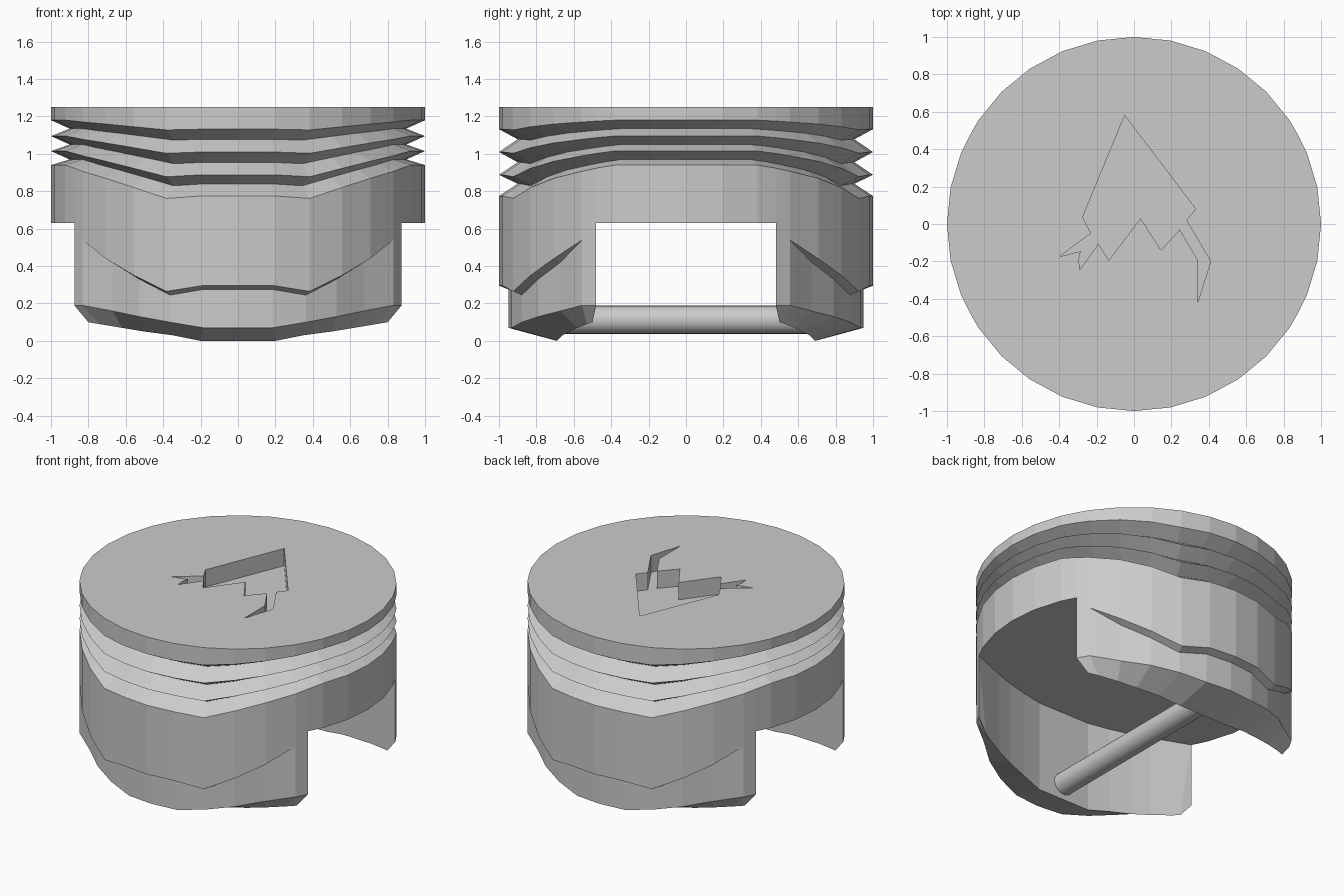
import bpy, bmesh, math
from mathutils import Vector

if "Cube" in bpy.data.objects:
    bpy.data.objects.remove(bpy.data.objects["Cube"])


def add_object(name, bm):
    mesh = bpy.data.meshes.new(name)
    bm.to_mesh(mesh)
    bm.free()
    ob = bpy.data.objects.new(name, mesh)
    bpy.context.collection.objects.link(ob)
    return ob


# Quarter columns: 32-sided rim plus one extra column at the pin slot edge
STEP = math.radians(11.25)
rim = [Vector((math.cos(i * STEP), math.sin(i * STEP))) for i in range(9)]
rim.insert(3, Vector((0.875, 0.48)))
rim[9].x = 0.0
CEIL = 0.63

# Ring grooves: heights at the slot side and at the skirt side, blended by column
side = [1.18, 1.135, 1.095, 1.05, 1.015, 0.97, 0.94]
face = [1.132, 1.078, 1.01, 0.955, 0.888, 0.84, 0.775]
blend = [0, 0, 0, 0.1, 0.2, 0.43, 0.73, 1.08, 1, 1]

# Skirt data for columns 3 to 9: step height, lower radius, lip height, inner edge
step_z = [CEIL, 0.54, 0.44, 0.35, 0.265, 0.295, 0.295]
low_r = [1, 1, 0.95, 0.95, 0.95, 0.95, 0.95]
lip_z = [0.19, 0.19, 0.16, 0.13, 0.10, 0.07, 0.07]
inner = [(0.80, 0.50, 0.10), (0.74, 0.53, 0.09), (0.62, 0.58, 0.07),
         (0.50, 0.62, 0.05), (0.35, 0.66, 0.03), (0.20, 0.69, 0), (0, 0.69, 0)]


def add_quarter(bm, sx, sy):
    def vert(x, y, z):
        return bm.verts.new((x * sx, y * sy, z))

    top = vert(0, 0, 1.25)
    under = vert(0, 0, CEIL)
    columns = []
    for i, p in enumerate(rim):
        col = [vert(p.x, p.y, 1.25)]
        for k in range(7):
            r = 0.9 if k % 2 else 1.0
            z = side[k] + (face[k] - side[k]) * blend[i]
            col.append(vert(p.x * r, p.y * r, z))
        if i < 3:
            col.append(vert(p.x, p.y, CEIL))
        else:
            j = i - 3
            r, drop = low_r[j], (0.02 if j > 1 else 0)
            col.append(vert(p.x, p.y, step_z[j]))
            col.append(vert(p.x * r, p.y * r, step_z[j] - drop))
            col.append(vert(p.x * r, p.y * r, lip_z[j]))
            x, y, z = inner[j]
            col.append(vert(x, y, z))
            if j == 0:
                x, y = p
            col.append(vert(x, y, CEIL))
        columns.append(col)
    for a, b in zip(columns, columns[1:]):
        for k in range(min(len(a), len(b)) - 1):
            bm.faces.new((a[k], a[k + 1], b[k + 1], b[k]))
        bm.faces.new((top, a[0], b[0]))
        end_b = b[8] if len(a) == 9 else b[-1]
        bm.faces.new((under, a[-1], end_b))
    # Skirt end
    c = columns[3]
    bm.faces.new((c[8], c[10], c[11]))


# Piston body
bm = bmesh.new()
for sx in (1, -1):
    for sy in (1, -1):
        add_quarter(bm, sx, sy)
bmesh.ops.remove_doubles(bm, verts=bm.verts, dist=1e-4)
bmesh.ops.recalc_face_normals(bm, faces=bm.faces)
body = add_object("piston_body", bm)

# Jagged recess in the crown
outline = [(-0.05, 0.58), (0.33, 0.08), (0.28, 0.02), (0.41, -0.20), (0.34, -0.42),
           (0.34, -0.19), (0.245, -0.03), (0.145, -0.14), (0.035, 0.03),
           (-0.135, -0.195), (-0.19, -0.105), (-0.29, -0.245), (-0.295, -0.19),
           (-0.285, -0.145), (-0.40, -0.175), (-0.23, -0.05), (-0.275, 0.035)]
bm = bmesh.new()
base = bm.faces.new([bm.verts.new((x, y, 1.13)) for x, y in outline])
ext = bmesh.ops.extrude_face_region(bm, geom=[base], use_keep_orig=True)
bmesh.ops.translate(bm, vec=(0, 0, 0.3),
                    verts=[g for g in ext["geom"] if isinstance(g, bmesh.types.BMVert)])
bmesh.ops.recalc_face_normals(bm, faces=bm.faces)
cutter = add_object("crown_recess_cutter", bm)
cut = body.modifiers.new("crown_recess", 'BOOLEAN')
cut.operation = 'DIFFERENCE'
cut.solver = 'EXACT'
cut.object = cutter

# Bake the cut, then drop the cutter
bpy.context.view_layer.objects.active = body
body.select_set(True)
bpy.ops.object.modifier_apply(modifier=cut.name)
bpy.data.objects.remove(cutter, do_unlink=True)

# Wrist pin between the skirts
bpy.ops.mesh.primitive_cylinder_add(vertices=32, radius=0.075, depth=1.39,
                                    location=(0, 0, 0.113),
                                    rotation=(math.pi / 2, 0, 0))
pin = bpy.context.object
pin.name = "wrist_pin"
bpy.ops.object.shade_smooth_by_angle(angle=math.radians(30))
